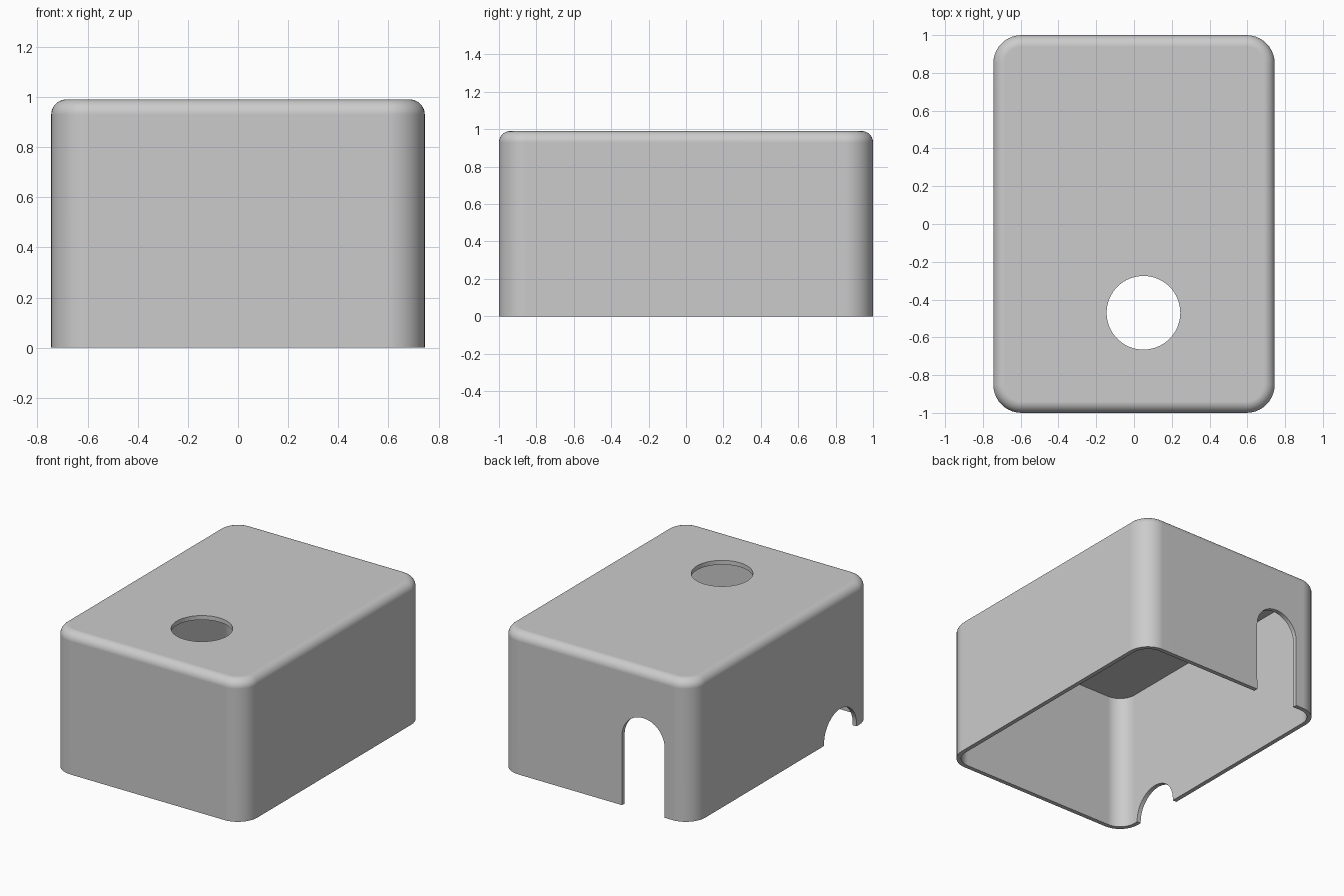
import bpy
import bmesh
from math import pi, radians
from mathutils import Matrix

if "Cube" in bpy.data.objects:
    bpy.data.objects.remove(bpy.data.objects["Cube"], do_unlink=True)

WIDTH, DEPTH, HEIGHT = 1.49, 2.0, 0.99
WALL, CORNER, FILLET = 0.03, 0.15, 0.06


def finish(name, bm):
    mesh = bpy.data.meshes.new(name)
    bm.to_mesh(mesh)
    bm.free()
    obj = bpy.data.objects.new(name, mesh)
    bpy.context.collection.objects.link(obj)
    return obj


def round_edges(bm, edges, radius):
    bmesh.ops.bevel(bm, geom=edges, offset=radius, segments=10,
                    profile=0.5, affect='EDGES', clamp_overlap=True)


def rounded_block(name, width, depth, bottom, top, corner, fillet=0):
    bm = bmesh.new()
    bmesh.ops.create_cube(bm, size=1, matrix=Matrix.Translation((0, 0, (bottom + top) / 2))
                          @ Matrix.Diagonal((width, depth, top - bottom, 1)))
    upright = [e for e in bm.edges if abs(e.verts[0].co.z - e.verts[1].co.z) > 0.1]
    round_edges(bm, upright, corner)
    if fillet:
        rim = [e for e in bm.edges if all(v.co.z > top - 0.001 for v in e.verts)]
        round_edges(bm, rim, fillet)
    return finish(name, bm)


def arch_cutter(name, radius, spring, matrix):
    # Rounded-top doorway outline, extruded along its local y
    bm = bmesh.new()
    bmesh.ops.create_circle(bm, cap_ends=True, segments=64, radius=radius,
                            matrix=Matrix.Rotation(pi / 2, 4, 'X'))
    for v in bm.verts:
        v.co.z = v.co.z + spring if v.co.z > -0.0001 else -0.3
        v.co.y = -0.2
    side = bmesh.ops.extrude_face_region(bm, geom=bm.faces[:])
    bmesh.ops.translate(bm, vec=(0, 0.4, 0),
                        verts=[g for g in side["geom"] if isinstance(g, bmesh.types.BMVert)])
    bmesh.ops.dissolve_degenerate(bm, dist=0.00001, edges=bm.edges[:])
    bmesh.ops.recalc_face_normals(bm, faces=bm.faces[:])
    bm.transform(matrix)
    return finish(name, bm)


# Outer shell and the openings cut from it
cover = rounded_block("cover", WIDTH, DEPTH, 0, HEIGHT, CORNER, FILLET)
cavity = rounded_block("cavity_cutter", WIDTH - 2 * WALL, DEPTH - 2 * WALL,
                       -0.2, HEIGHT - WALL, CORNER - WALL)
back_slot = arch_cutter("back_slot_cutter", 0.165, 0.487,
                        Matrix.Translation((-0.37, DEPTH / 2, 0)))
side_notch = arch_cutter("side_notch_cutter", 0.18, 0.012,
                         Matrix.Translation((-WIDTH / 2, -0.64, 0))
                         @ Matrix.Rotation(pi / 2, 4, 'Z'))
bm = bmesh.new()
bmesh.ops.create_cone(bm, cap_ends=True, segments=64, radius1=0.195, radius2=0.195, depth=0.4,
                      matrix=Matrix.Translation((0.05, -0.47, HEIGHT)))
top_hole = finish("top_hole_cutter", bm)

bpy.ops.object.select_all(action='DESELECT')
bpy.context.view_layer.objects.active = cover
cover.select_set(True)
for cutter in (cavity, back_slot, side_notch, top_hole):
    cutter.hide_render = True
    mod = cover.modifiers.new(cutter.name, 'BOOLEAN')
    mod.operation, mod.solver, mod.object = 'DIFFERENCE', 'EXACT', cutter
    bpy.ops.object.modifier_apply(modifier=mod.name)
    bpy.data.objects.remove(cutter, do_unlink=True)

# Smooth rounded edges, crisp rims
bpy.ops.object.shade_smooth_by_angle(angle=radians(30))
normals = cover.modifiers.new("flat_panels", 'WEIGHTED_NORMAL')
normals.keep_sharp = True

# Plain grey finish
grey = bpy.data.materials.new("light_grey")
grey.use_nodes = True
colour = (0.6, 0.6, 0.6, 1)
grey.diffuse_color = colour
grey.node_tree.nodes["Principled BSDF"].inputs["Base Color"].default_value = colour
cover.data.materials.clear()
cover.data.materials.append(grey)
